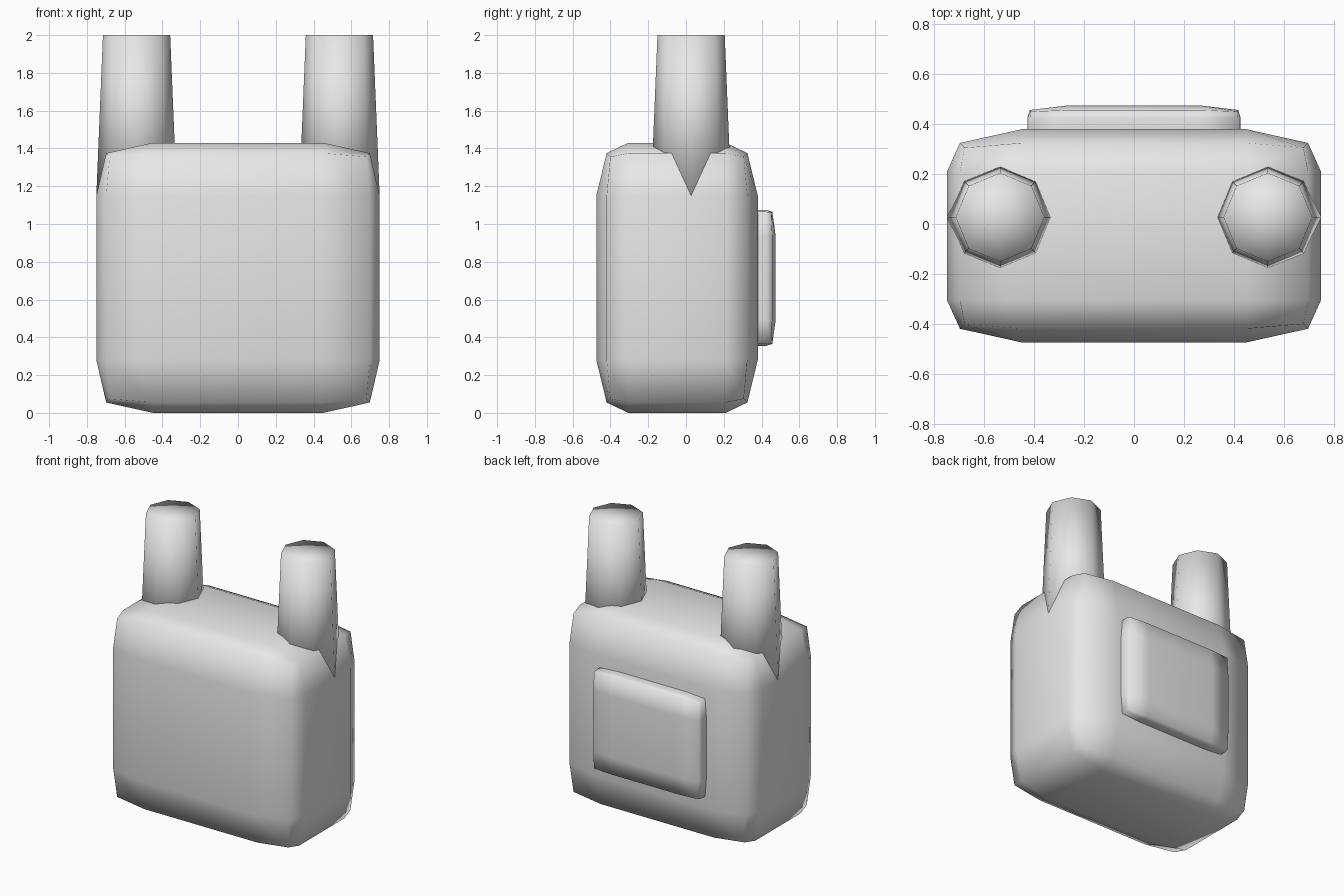
import bpy
import bmesh
from mathutils import Vector

cube = bpy.data.objects.get("Cube")
if cube:
    bpy.data.objects.remove(cube, do_unlink=True)

# Single plain colour
grey = bpy.data.materials.new("light_grey")
grey.use_nodes = True
grey.diffuse_color = (0.8, 0.8, 0.8, 1)
grey.node_tree.nodes["Principled BSDF"].inputs["Base Color"].default_value = (0.8, 0.8, 0.8, 1)


def finish(name, bm):
    bmesh.ops.recalc_face_normals(bm, faces=bm.faces)
    for face in bm.faces:
        face.smooth = True
    mesh = bpy.data.meshes.new(name)
    bm.to_mesh(mesh)
    bm.free()
    mesh.materials.append(grey)
    obj = bpy.data.objects.new(name, mesh)
    bpy.context.collection.objects.link(obj)
    return obj


def soft_box(name, low, high, inset, pull):
    """Box with a 3 x 3 grid per side; edges and corners are drawn inwards."""
    centre = (Vector(low) + Vector(high)) / 2
    half = (Vector(high) - Vector(low)) / 2
    bm = bmesh.new()
    bmesh.ops.create_cube(bm, size=2)
    bmesh.ops.subdivide_edges(bm, edges=bm.edges[:], cuts=2, use_grid_fill=True)
    for v in bm.verts:
        outer = [abs(c) > 0.9 for c in v.co]
        strength = {1: 0, 2: 1, 3: 1.35}[sum(outer)]
        for i in range(3):
            sign = 1 if v.co[i] > 0 else -1
            back = pull[i] * strength if outer[i] else inset[i]
            v.co[i] = centre[i] + sign * (half[i] - back)
    return finish(name, bm)


def post(name, x):
    """Tapered eight-sided post with a softly shaded cap."""
    bottom, top = 1.15, 2.0
    bm = bmesh.new()
    bmesh.ops.create_cone(bm, cap_ends=True, cap_tris=True, segments=8,
                          radius1=0.213, radius2=0.178, depth=top - bottom)
    bmesh.ops.translate(bm, verts=bm.verts, vec=(x, 0.027, (top + bottom) / 2))
    return finish(name, bm)


# Main body and the raised plate on its back
soft_box("body", (-0.75, -0.475, 0), (0.75, 0.38, 1.43),
         (0.3, 0.17, 0.28), (0.052, 0.055, 0.055))
soft_box("back_panel", (-0.428, 0.29, 0.355), (0.428, 0.475, 1.075),
         (0.16, 0.05, 0.14), (0.01, 0.018, 0.01))

# Pair of posts on top
for side, sign in (("left", 1), ("right", -1)):
    post(side + "_post", sign * 0.537)
